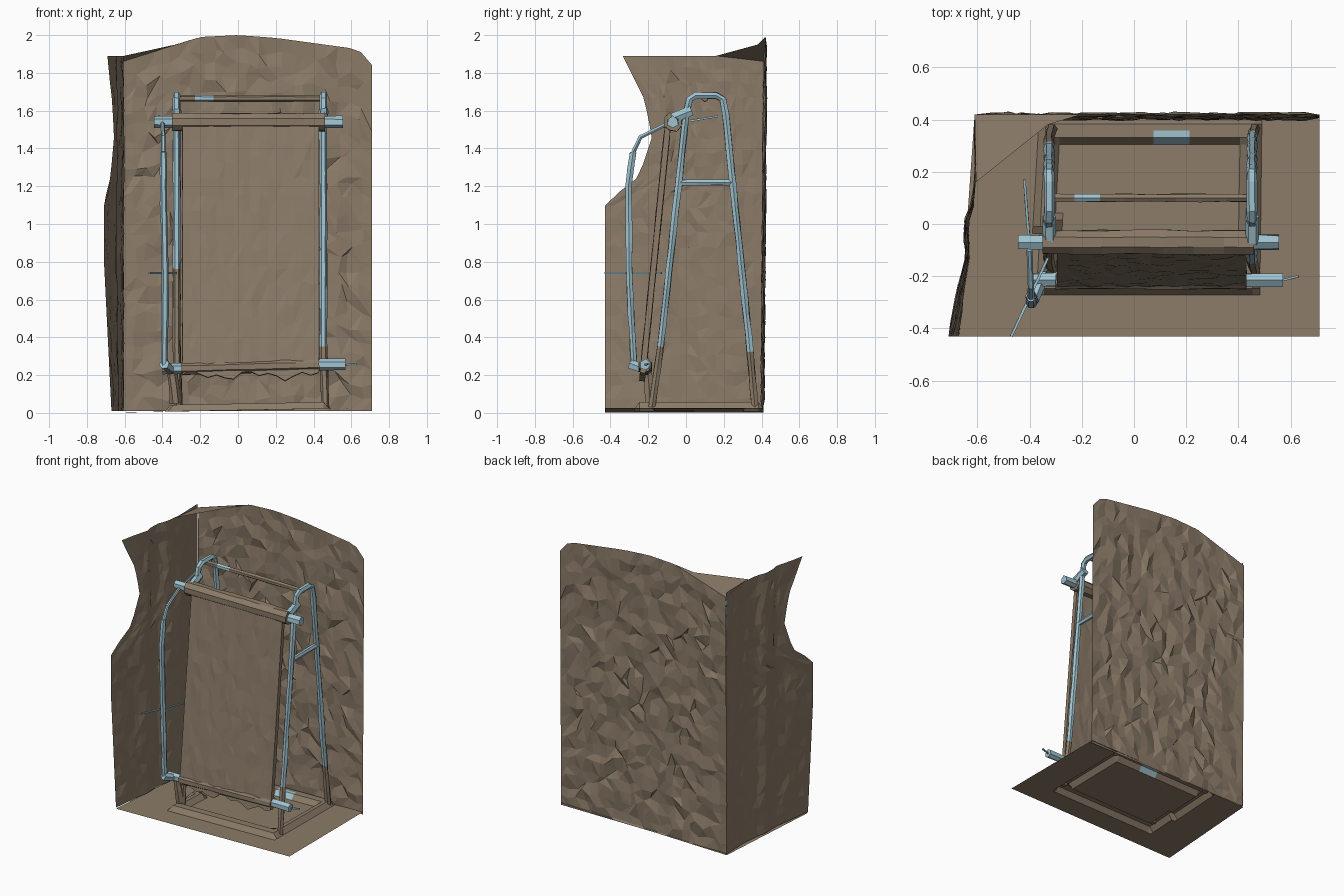
import bpy, bmesh, math, random
from mathutils import Vector

if "Cube" in bpy.data.objects:
    bpy.data.objects.remove(bpy.data.objects["Cube"])

random.seed(7)


def material(name, rgb):
    m = bpy.data.materials.new(name)
    m.diffuse_color = (*rgb, 1)
    m.use_nodes = True
    m.node_tree.nodes["Principled BSDF"].inputs["Base Color"].default_value = m.diffuse_color
    return m


STONE = material("stone brown", (0.26, 0.20, 0.14))
BLUE = material("pale blue metal", (0.35, 0.54, 0.62))


def finish(name, bm, blue=lambda c: False):
    """Store a bmesh as an object; faces whose centre passes the rule are blue."""
    for f in bm.faces:
        f.material_index = 1 if blue(f.calc_center_median()) else 0
    me = bpy.data.meshes.new(name)
    bm.to_mesh(me)
    bm.free()
    me.materials.append(STONE)
    me.materials.append(BLUE)
    ob = bpy.data.objects.new(name, me)
    bpy.context.collection.objects.link(ob)
    return ob


def interp(pts, t):
    """Piecewise linear lookup, pts sorted by first value."""
    if t <= pts[0][0]:
        return pts[0][1]
    for (a, p), (b, q) in zip(pts, pts[1:]):
        if t <= b:
            return p + (q - p) * (t - a) / (b - a)
    return pts[-1][1]


def rnd(a):
    return random.uniform(-a, a)


def sheet(name, f, nu, nv, normal, slide=0.0, rough=0.0, blue=lambda c: False):
    """Rough open surface from f(u, v), jittered inside its border."""
    bm = bmesh.new()
    rows = []
    for j in range(nv + 1):
        row = []
        for i in range(nu + 1):
            u, v = i / nu, j / nv
            if 0 < i < nu and 0 < j < nv:
                p = f(u + rnd(slide) / nu, v + rnd(slide) / nv) + Vector(normal) * rnd(rough)
            else:
                p = f(u, v)
            row.append(bm.verts.new(p))
        rows.append(row)
    for j in range(nv):
        for i in range(nu):
            q = [rows[j][i], rows[j][i + 1], rows[j + 1][i + 1], rows[j + 1][i]]
            if rough and random.random() < 0.7:
                k = random.randint(0, 1)
                bm.faces.new([q[k], q[k + 1], q[k + 2]])
                bm.faces.new([q[k], q[k + 2], q[(k + 3) % 4]])
            else:
                bm.faces.new(q)
    return finish(name, bm, blue)


def tube(name, pts, r, sides=6, step=0.1, rough=0.15, blue=lambda c: True):
    """Lumpy capped rod swept along a path."""
    pts = [Vector(p) for p in pts]
    path = [pts[0]]
    for a, b in zip(pts, pts[1:]):
        n = max(1, round((b - a).length / step))
        path += [a.lerp(b, k / n) for k in range(1, n + 1)]
    bm = bmesh.new()
    rings = []
    for i, p in enumerate(path):
        t = (path[min(i + 1, len(path) - 1)] - path[max(i - 1, 0)]).normalized()
        ref = Vector((1, 0, 0)) if abs(t.x) < 0.8 else Vector((0, 0, 1))
        s = t.cross(ref).normalized()
        w = s.cross(t)
        ring = []
        for k in range(sides):
            a = 2 * math.pi * (k + 0.5) / sides
            ring.append(bm.verts.new(p + (s * math.cos(a) + w * math.sin(a)) * r * (1 + rnd(rough))))
        rings.append(ring)
    for a, b in zip(rings, rings[1:]):
        for k in range(sides):
            m = (k + 1) % sides
            bm.faces.new([a[k], a[m], b[m], b[k]])
    bm.faces.new(rings[0][::-1])
    bm.faces.new(rings[-1])
    bmesh.ops.recalc_face_normals(bm, faces=bm.faces)
    return finish(name, bm, blue)


# Back wall of rough stone with an arched top
TOP = [(-0.61, 1.86), (-0.33, 1.95), (-0.2, 1.99), (0, 2.0), (0.2, 1.985),
       (0.6, 1.93), (0.65, 1.91), (0.71, 1.84)]


def back_wall(u, v):
    x = -0.61 + 1.32 * u
    z = v * interp(TOP, x)
    return Vector((x, 0.405 + 0.015 * v, 0.01 + z * 0.995))


sheet("back_wall", back_wall, 22, 26, (0, 1, 0), 0.32, 0.013)

# Left wall with a broken front edge and a shallow vertical recess
SIDE_X = [(-0.43, -0.71), (-0.25, -0.675), (-0.1, -0.635), (-0.07, -0.65),
          (0.03, -0.645), (0.07, -0.62), (0.2, -0.605), (0.42, -0.61)]
SIDE_FRONT = [(0, -0.43), (1.1, -0.43), (1.24, -0.25), (1.45, -0.18),
              (1.65, -0.22), (1.89, -0.34)]


def left_wall(u, v):
    z = 1.88 * v
    front = interp(SIDE_FRONT, z)
    y = 0.41 + (front - 0.41) * u
    x = interp(SIDE_X, y)
    inward = 0.04 * max(0, 1 - z / 0.8) * max(0, (-x - 0.61) / 0.1)
    return Vector((x + inward, y, z + 0.01))


sheet("left_wall", left_wall, 17, 26, (1, 0, 0), 0.2, 0.005)

# Slanted facet closing the upper wall corner
bm = bmesh.new()
bm.faces.new([bm.verts.new(p) for p in
              ((-0.605, 0.16, 1.89), (-0.33, 0.38, 1.95), (-0.2, 0.42, 1.99), (-0.61, 0.42, 1.86))])
finish("corner_facet", bm)

# Floor, pushed up along the rectangle of the frame's base rails
XL, XR, YF, YB = -0.33, 0.45, -0.22, 0.36


def floor(u, v):
    y = -0.43 + 0.84 * v
    left = interp([(-0.43, -0.67), (0.42, -0.61)], y)
    x = left + (0.71 - left) * u
    z = 0.002 + 0.025 * u
    d = max(abs(x - (XL + XR) / 2) - (XR - XL) / 2, abs(y - (YF + YB) / 2) - (YB - YF) / 2)
    if abs(d) < 0.03:
        z += 0.035
    return Vector((x, y, z))


sheet("floor", floor, 48, 32, (0, 0, 1),
      blue=lambda c: ((c.x - 0.14) / 0.07) ** 2 + ((c.y - 0.33) / 0.03) ** 2 < 1)

# Two A-shaped side frames: legs, rounded top and cross bar
for side, x, cut in (("left", -0.325, 0.75), ("right", 0.452, 0.36)):
    tube(side + "_frame",
         [(x + 0.01, -0.18, 0.03), (x, -0.135, 0.35), (x, 0.0, 1.58), (x, 0.02, 1.66),
          (x, 0.05, 1.68), (x, 0.16, 1.68), (x, 0.195, 1.66), (x, 0.21, 1.58),
          (x, 0.33, 0.42), (x + 0.01, 0.365, 0.03)],
         0.02, blue=lambda c, k=cut: c.z > k)
    tube(side + "_cross_bar", [(x, -0.035, 1.22), (x, 0.25, 1.22)], 0.017)
    # Bracket holding the upper roller to the frame
    tube(side + "_roller_bracket", [(x, -0.07, 1.56), (x, 0.03, 1.6)], 0.028)

# Rail joining the two frames at the top
tube("top_rail", [(-0.325, 0.1, 1.665), (0.452, 0.1, 1.665)], 0.017,
     blue=lambda c: -0.19 < c.x < -0.15 or -0.06 < c.x < -0.02)

# Upper and lower rollers with blue shaft ends
for name, y, z, r, xs in (("upper", -0.07, 1.54, 0.05, (-0.445, -0.35, 0.46, 0.555)),
                          ("lower", -0.215, 0.235, 0.036, (-0.40, -0.30, 0.43, 0.57))):
    tilt = 0.02 if name == "lower" else 0
    tube(name + "_roller", [(xs[1], y, z), (xs[2], y, z + tilt)], r, 8, 0.12, 0.08)
    ob = bpy.data.objects[name + "_roller"]
    for p in ob.data.polygons:
        p.material_index = 0
    tube(name + "_shaft_left", [(xs[0], y, z), (xs[1], y, z)], 0.03)
    tube(name + "_shaft_right", [(xs[2], y, z + tilt), (xs[3], y, z + tilt)], 0.03)
# Crank pins at the lower shaft
tube("lower_pin", [(0.57, -0.215, 0.255), (0.63, -0.2, 0.26)], 0.006, 4)


# Hanging panel leaning between the rollers, with a ragged lower edge
def panel(u, v):
    low = 0.2 + 0.03 * math.sin(u * 23) * math.sin(u * 9 + 1)
    z = low + (1.53 - low) * v
    y = -0.245 + 0.135 * (z - 0.2) / 1.33
    return Vector((-0.295 + 0.725 * u, y, z))


ob = sheet("hanging_panel", panel, 16, 14, (0, 1, 0), 0.2, 0.004)
mod = ob.modifiers.new("thickness", "SOLIDIFY")
mod.thickness = 0.03
mod.offset = -1

# Standing post in front of the left frame, bent back to the upper roller
tube("left_post", [(-0.39, -0.275, 0.24), (-0.385, -0.30, 0.7), (-0.395, -0.305, 1.2),
                   (-0.395, -0.28, 1.38)], 0.019)
tube("post_arm", [(-0.395, -0.28, 1.38), (-0.395, -0.24, 1.46), (-0.4, -0.1, 1.53)], 0.012)
tube("post_foot", [(-0.39, -0.29, 0.26), (-0.35, -0.2, 0.22), (-0.33, -0.19, 0.05)], 0.028,
     blue=lambda c: c.z > 0.23)
# Thin rods at the left side
tube("side_handle", [(-0.47, -0.43, 0.74), (-0.33, -0.13, 0.74)], 0.007, 4)
tube("side_rod", [(-0.42, 0.17, 1.57), (-0.4, -0.08, 1.53)], 0.007, 4)
